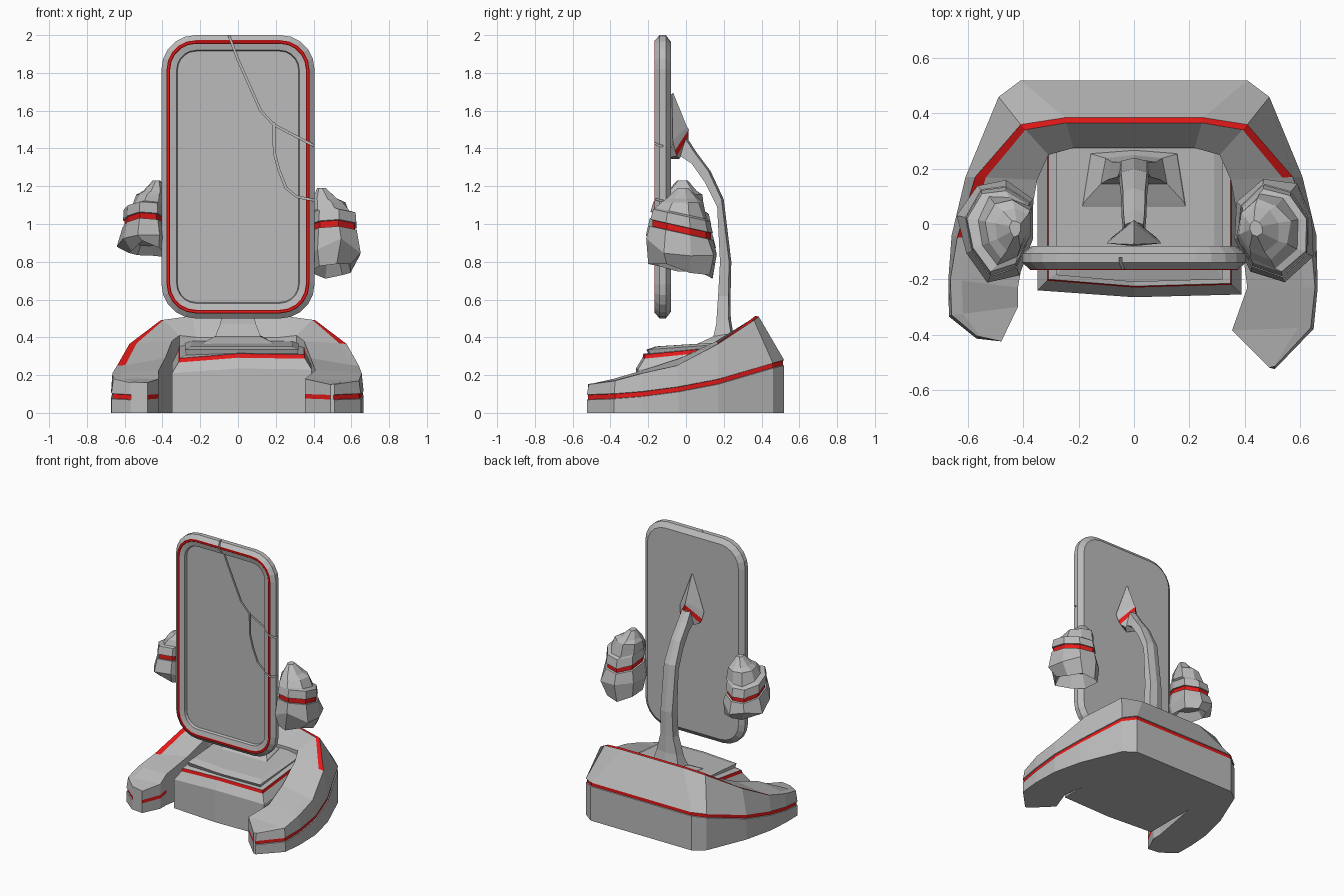
import bpy, bmesh, math, random

red_mat = bpy.data.materials.new("red_trim")
red_mat.diffuse_color = (0.8, 0.01, 0.01, 1)
grey_mat = bpy.data.materials.new("grey")
grey_mat.diffuse_color = (0.5, 0.5, 0.5, 1)


def loft(name, rings, red=lambda i, j: False):
    """Skin closed rings of equal length, cap both ends, colour chosen spans red."""
    bm = bmesh.new()
    vs = [[bm.verts.new(p) for p in ring] for ring in rings]
    n = len(rings[0])
    for i in range(len(rings) - 1):
        for j in range(n):
            k = (j + 1) % n
            f = bm.faces.new((vs[i][j], vs[i][k], vs[i + 1][k], vs[i + 1][j]))
            f.material_index = int(red(i, j))
    bm.faces.new(vs[0])
    bm.faces.new(vs[-1])
    bmesh.ops.recalc_face_normals(bm, faces=bm.faces)
    me = bpy.data.meshes.new(name)
    bm.to_mesh(me)
    bm.free()
    me.materials.append(grey_mat)
    me.materials.append(red_mat)
    ob = bpy.data.objects.new(name, me)
    bpy.context.collection.objects.link(ob)
    return ob


# Upright panel: nested rounded rectangles from back to recessed face
def rounded(inset, y, seg=5):
    hw, hh, r = 0.405 - inset, 0.75 - inset, 0.18 - inset * 0.95
    pts = []
    for q, (sx, sz) in enumerate(((1, 1), (-1, 1), (-1, -1), (1, -1))):
        for s in range(seg + 1):
            a = math.radians(90 * (q + s / seg))
            pts.append((sx * (hw - r) + r * math.cos(a), y,
                        1.25 + sz * (hh - r) + r * math.sin(a)))
    return pts


layers = [(0.035, -0.08), (0, -0.107), (0, -0.14), (0.027, -0.163),
          (0.03, -0.167), (0.042, -0.167), (0.046, -0.163),
          (0.08, -0.155), (0.085, -0.135)]
panel = loft("panel", [rounded(*l) for l in layers], lambda i, j: i in (3, 4, 5))

# Cracks: thin ribbons cut into the front of the panel
cracks = [[(-0.06, 2.03), (0, 1.87), (0.12, 1.6), (0.19, 1.525), (0.43, 1.40)],
          [(0.19, 1.535), (0.192, 1.38), (0.215, 1.29), (0.255, 1.19), (0.31, 1.145), (0.43, 1.12)]]
for n, path in enumerate(cracks):
    rings = []
    for i, (x, z) in enumerate(path):
        a, b = path[max(i - 1, 0)], path[min(i + 1, len(path) - 1)]
        d = math.hypot(b[0] - a[0], b[1] - a[1])
        ox, oz = -(b[1] - a[1]) / d * 0.005, (b[0] - a[0]) / d * 0.005
        rings.append([(x + s * ox, y, z + s * oz)
                      for s, y in ((1, -0.2), (-1, -0.2), (-1, -0.122), (1, -0.122))])
    cutter = loft("crack_cutter_%d" % n, rings)
    cutter.hide_render = True
    cutter.hide_set(True)
    m = panel.modifiers.new("crack", 'BOOLEAN')
    m.operation = 'DIFFERENCE'
    m.solver = 'EXACT'
    m.object = cutter

# Horseshoe base: cross-sections swept from left tip, round the back, to right tip
# outer x y, ridge x y z, inner x y z, band height
side = [(0.41, 0.52, 0.25, 0.385, 0.51, 0.22, 0.275, 0.40, 0.265),
        (0.49, 0.46, 0.41, 0.36, 0.49, 0.31, 0.25, 0.41, 0.25),
        (0.61, 0.17, 0.575, 0.17, 0.365, 0.35, 0.16, 0.38, 0.165),
        (0.66, -0.04, 0.64, -0.05, 0.25, 0.385, -0.03, 0.29, 0.125)]
tips = {1: [(0.665, -0.23, 0.655, -0.23, 0.21, 0.41, -0.23, 0.225, 0.1),
            (0.65, -0.38, 0.64, -0.375, 0.17, 0.355, -0.385, 0.18, 0.088),
            (0.51, -0.525, 0.51, -0.515, 0.15, 0.49, -0.52, 0.15, 0.083)],
        -1: [(0.672, -0.2, 0.665, -0.2, 0.21, 0.42, -0.23, 0.225, 0.1),
             (0.67, -0.335, 0.66, -0.33, 0.18, 0.42, -0.3, 0.18, 0.088),
             (0.57, -0.415, 0.57, -0.405, 0.16, 0.48, -0.425, 0.16, 0.083)]}


def section(s, st):
    ox, oy, rx, ry, rz, ix, iy, iz, b = st
    t = 0.17
    kx, ky = rx + (ix - rx) * t, ry + (iy - ry) * t
    gx, gy = ox * 0.99, oy * 0.99
    pts = [(ox, oy, 0), (ox, oy, b - 0.014), (gx, gy, b - 0.012), (gx, gy, b + 0.012),
           (ox, oy, b + 0.014), (rx, ry, rz), (kx, ky, rz + 0.003), (ix, iy, iz),
           (ix, iy, b + 0.012), (ix, iy, b - 0.012), (ix, iy, 0)]
    return [(s * x, y, z) for x, y, z in pts]


right = [section(1, st) for st in side + tips[1]]
left = [section(-1, st) for st in side + tips[-1]]
last = len(right) + len(left) - 2
loft("horseshoe_base", left[::-1] + right,
     lambda i, j: j == 2 or (j == 5 and 3 <= i <= 8) or (j == 8 and i in (0, 1, last - 1, last)))


# Central block with red seam and raised plate
def block_ring(hw, y0, y1, zf, zb, dip=0.025):
    c = 0.02
    return [(c - hw, y0 + 0.015, max(zf - dip, 0)), (0, y0 - 0.01, zf), (c + hw, y0, zf - dip * 0.2),
            (c + hw, y1, zb), (c - hw, y1, zb)]


loft("centre_block", [block_ring(0.37, -0.255, 0.31, 0, 0, 0),
                      block_ring(0.37, -0.255, 0.31, 0.235, 0.28),
                      block_ring(0.335, -0.22, 0.3, 0.292, 0.34),
                      block_ring(0.33, -0.215, 0.3, 0.314, 0.36),
                      block_ring(0.295, -0.19, 0.29, 0.316, 0.36, 0.01),
                      block_ring(0.30, -0.20, 0.29, 0.335, 0.37, 0),
                      block_ring(0.27, -0.15, 0.28, 0.352, 0.38, 0)],
     lambda i, j: i == 2)

# Curved stem: half width, front y z, back y z
stem = [(0.2, 0.03, 0.35, 0.275, 0.35), (0.18, 0.08, 0.375, 0.265, 0.385),
        (0.12, 0.145, 0.405, 0.25, 0.42), (0.095, 0.16, 0.47, 0.237, 0.5),
        (0.06, 0.17, 0.62, 0.236, 0.62), (0.055, 0.18, 0.8, 0.24, 0.8),
        (0.055, 0.165, 1.09, 0.2, 1.13), (0.047, 0.1, 1.22, 0.13, 1.28),
        (0.045, 0.03, 1.32, 0.055, 1.38), (0.04, -0.03, 1.36, 0.01, 1.45)]
loft("stem", [[(-w, yf, zf), (w, yf, zf), (w * 0.85, yb - 0.012, zb),
               (0, yb, zb), (-w * 0.85, yb - 0.012, zb)] for w, yf, zf, yb, zb in stem])

# Spearhead mount with red chevron: half width, side y z, ridge y z, front z
head = [(0.004, -0.074, 1.69, -0.068, 1.695, 1.685), (0.098, -0.07, 1.44, 0.005, 1.515, 1.43),
        (0.09, -0.058, 1.39, 0.015, 1.50, 1.385), (0.08, -0.048, 1.36, 0.012, 1.465, 1.355),
        (0.045, -0.035, 1.345, 0.015, 1.43, 1.345)]
loft("spearhead_mount", [[(-w, sy, sz), (0, ry, rz), (w, sy, sz), (0, -0.08, fz)]
                         for w, sy, sz, ry, rz, fz in head],
     lambda i, j: i == 2 and j in (0, 1))

# Floating faceted side rocks: x shift, height from band, radius x, radius y
rock = [(-0.06, 0.225, 0.025, 0.03), (-0.045, 0.17, 0.07, 0.08), (-0.03, 0.15, 0.10, 0.11),
        (-0.02, 0.085, 0.115, 0.13), (0, 0.075, 0.135, 0.15), (0, 0.018, 0.14, 0.165),
        (0, 0.016, 0.13, 0.155), (0, -0.016, 0.13, 0.155), (0, -0.018, 0.142, 0.168),
        (0.005, -0.11, 0.165, 0.19), (-0.01, -0.19, 0.125, 0.17), (-0.01, -0.12, 0.08, 0.11)]


def side_rock(name, s, cx, zc, k, width, seed):
    rnd = random.Random(seed)
    n = 8
    base = [rnd.uniform(0.9, 1.1) for _ in range(n)]
    rings = []
    for i, (dx, dz, rx, ry) in enumerate(rock):
        rough = 0 if 4 <= i <= 8 else 0.09
        ring = []
        for j in range(n):
            a = math.tau * (j + 0.3) / n
            f = base[j] * (1 + rnd.uniform(-rough, rough))
            x, y = rx * width * math.cos(a) * f, ry * math.sin(a) * f - 0.015
            drop = rnd.uniform(-0.03, 0.03) if i in (9, 10) else 0
            scale = k if dz < 0 else 1
            ring.append((s * (cx + dx + x), y,
                         zc + dz * scale + drop - 0.22 * y * (dz < 0.1)))
        rings.append(ring)
    loft(name, rings, lambda i, j: i == 6)


side_rock("right_rock", 1, 0.50, 0.965, 1.05, 1.0, 4)
side_rock("left_rock", -1, 0.49, 1.005, 0.85, 0.88, 9)
